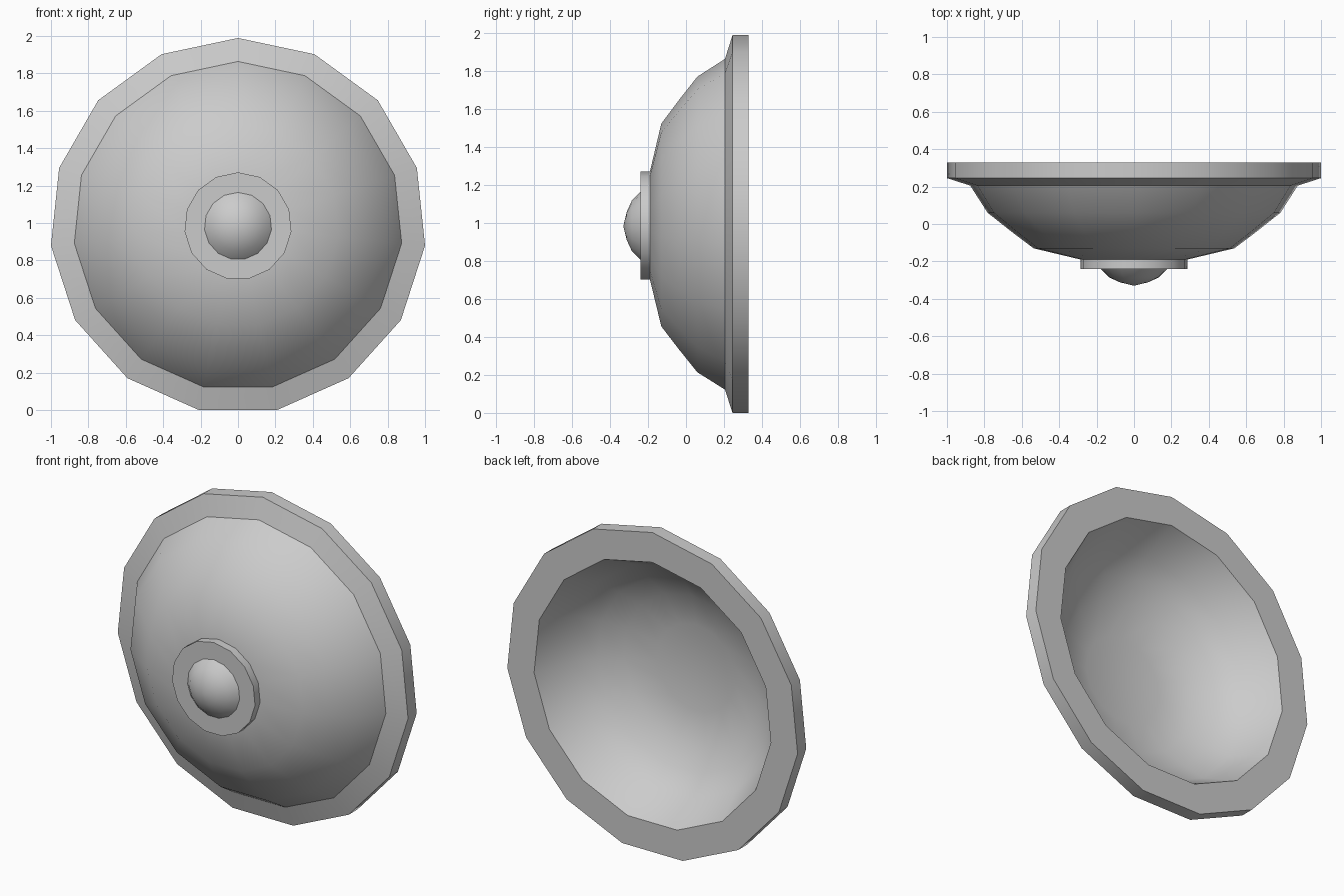
import bpy, bmesh, math

if "Cube" in bpy.data.objects:
    bpy.data.objects.remove(bpy.data.objects["Cube"])

SIDES = 15
R = 1.0055
CZ = R * math.cos(math.pi / SIDES)   # flat bottom edge rests on z = 0


def lathe(name, profile):
    """Revolve (radius, y) points about the y axis, one corner pointing up."""
    bm = bmesh.new()
    rings = []
    for r, y in profile:
        if r == 0:
            rings.append([bm.verts.new((0, y, CZ))] * SIDES)
            continue
        ring = []
        for k in range(SIDES):
            a = 2 * math.pi * k / SIDES
            ring.append(bm.verts.new((r * math.sin(a), y, CZ + r * math.cos(a))))
        rings.append(ring)
    for a, b in zip(rings, rings[1:]):
        for k in range(SIDES):
            n = (k + 1) % SIDES
            corners = list(dict.fromkeys((a[k], a[n], b[n], b[k])))
            bm.faces.new(corners)
    bmesh.ops.recalc_face_normals(bm, faces=bm.faces)
    mesh = bpy.data.meshes.new(name)
    bm.to_mesh(mesh)
    bm.free()
    ob = bpy.data.objects.new(name, mesh)
    bpy.context.collection.objects.link(ob)
    bpy.ops.object.select_all(action='DESELECT')
    ob.select_set(True)
    bpy.context.view_layer.objects.active = ob
    bpy.ops.object.shade_smooth_by_angle(angle=math.radians(35))
    return ob


# Hollow bowl with flanged rim: outer face, rim, then inner face
lathe("shield_bowl", [
    (0, -0.195), (0.287, -0.19), (0.54, -0.13), (0.66, -0.04), (0.787, 0.06),
    (0.88, 0.205), (R, 0.245), (R, 0.33),
    (0.82, 0.33), (0.71, 0.11), (0.595, 0.025), (0.47, -0.055),
    (0.27, -0.10), (0, -0.11)])

# Central boss: flat collar disc and domed stud
lathe("boss_collar", [(0, -0.18), (0.287, -0.18), (0.287, -0.24), (0, -0.24)])
lathe("boss_stud", [(0, -0.235), (0.18, -0.235), (0.18, -0.24),
                    (0.135, -0.285), (0.075, -0.312), (0, -0.33)])
